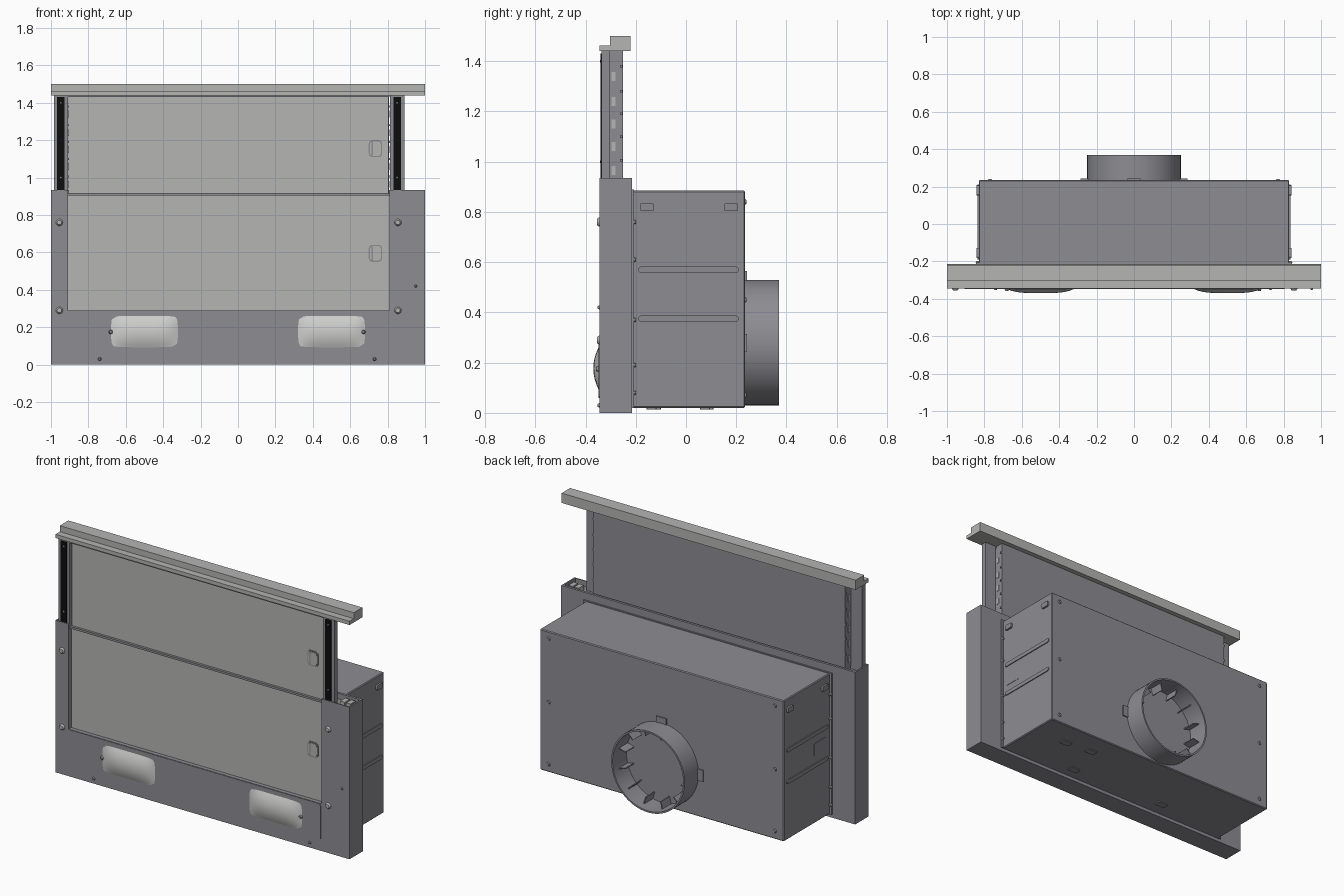
import bpy, bmesh, math
from mathutils import Matrix, Vector

if "Cube" in bpy.data.objects:
    bpy.data.objects.remove(bpy.data.objects["Cube"])


def mat(name, r, g, b):
    m = bpy.data.materials.new(name)
    m.diffuse_color = (r, g, b, 1)
    m.use_nodes = True
    m.node_tree.nodes["Principled BSDF"].inputs["Base Color"].default_value = m.diffuse_color
    return m


BODY = mat("steel grey", 0.27, 0.265, 0.29)
LIGHT = mat("light grey", 0.46, 0.46, 0.455)
LAMP = mat("lamp lens", 0.62, 0.62, 0.61)
BLACK = mat("rail black", 0.004, 0.004, 0.004)


def finish(name, bm, material, smooth=False):
    bmesh.ops.recalc_face_normals(bm, faces=bm.faces)
    me = bpy.data.meshes.new(name)
    bm.to_mesh(me)
    bm.free()
    ob = bpy.data.objects.new(name, me)
    bpy.context.collection.objects.link(ob)
    me.materials.append(material)
    if smooth:
        bpy.ops.object.select_all(action='DESELECT')
        ob.select_set(True)
        bpy.context.view_layer.objects.active = ob
        bpy.ops.object.shade_smooth_by_angle(angle=math.radians(35))
    return ob


def box(name, x0, x1, y0, y1, z0, z1, material, bevel=0.0, axis=None, segs=1):
    """Box from its limits; axis limits the bevel to edges along that axis."""
    bm = bmesh.new()
    bmesh.ops.create_cube(bm, size=1)
    for v in bm.verts:
        v.co = Vector((x0 + (v.co.x + .5) * (x1 - x0),
                       y0 + (v.co.y + .5) * (y1 - y0),
                       z0 + (v.co.z + .5) * (z1 - z0)))
    if bevel:
        edges = [e for e in bm.edges if axis is None or
                 abs((e.verts[0].co - e.verts[1].co).normalized()[axis]) > .9]
        bmesh.ops.bevel(bm, geom=edges, offset=bevel, segments=segs,
                        affect='EDGES', profile=.5)
    return finish(name, bm, material)


def screw(name, loc, axis, r=0.017, h=0.012, material=BODY):
    """Low domed screw head pointing along the given axis."""
    bm = bmesh.new()
    bmesh.ops.create_cone(bm, cap_ends=True, segments=16, radius1=r,
                          radius2=r * .6, depth=h)
    rot = Vector((0, 0, 1)).rotation_difference(Vector(axis)).to_matrix().to_4x4()
    bmesh.ops.transform(bm, matrix=Matrix.Translation(loc) @ rot, verts=bm.verts)
    return finish(name, bm, material)


# front housing: back sheet, lower control block, two side posts
L, R = -0.91, 0.81
F = -0.345
box("housing_back", -1, 1, -0.23, -0.215, 0, 0.935, BODY)
box("control_block", -1, 1, F, -0.23, 0, 0.29, BODY)
box("control_panel", L + .005, R - .005, F - .003, F + .01, 0.06, 0.288, BODY, .015, 1, 3)
for side, x0, x1, wall in (("left", -1, L, -1), ("right", R, 1, 0.99)):
    box(side + "_post", x0, x1, F, -0.23, 0.29, 0.9, BODY)
    box(side + "_post_front_rim", x0, x1, F, F + .006, 0.9, 0.935, BODY)
    box(side + "_post_side_rim", wall, wall + .01, F, -0.22, 0.9, 0.935, BODY)
for i, x in enumerate((0.905, 0.945)):
    box(f"post_connector_{i}", x, x + .03, -0.30, -0.25, 0.9, 0.93, LIGHT)

# lower filter, recessed between the posts
box("lower_filter", L, R, -0.32, -0.305, 0.29, 0.91, LIGHT)
box("filter_seam", L, R, -0.335, -0.305, 0.905, 0.918, BODY)

# sliding drawer with upper filter
box("drawer_body", -0.905, R - .003, -0.306, -0.25, 0.3, 1.445, BODY)
box("upper_filter", L + .005, R - .005, -0.32, -0.305, 0.918, 1.43, LIGHT)
box("drawer_top_lip", L, R, -0.335, -0.30, 1.43, 1.445, BODY)
for side, x0, x1 in (("left", -0.985, -0.91), ("right", 0.812, 0.89)):
    c = (x0 + x1) / 2
    box(side + "_rail", x0, x1, -0.336, -0.303, 0.6, 1.445, BODY)
    box(side + "_rail_strip", c - .02, c + .02, -0.340, -0.33, 0.6, 1.43, BLACK)
    for i, z in enumerate((1.0, 1.4)):
        screw(f"{side}_rail_pin_{i}", (c, -0.341, z), (0, -1, 0), .006, .004, LIGHT)
    edge = -0.905 if side == "left" else R - .003
    for i, z in enumerate((0.965, 1.06, 1.15, 1.24, 1.34)):
        box(f"{side}_drawer_slot_{i}", edge - .003, edge + .003, -0.297, -0.28,
            z - .018, z + .018, LIGHT)
        box(f"{side}_drawer_tab_{i}", edge - .006, edge + .006, -0.262, -0.252,
            z + .035, z + .045, BODY)

# filter latches
for n, z in (("lower", 0.595), ("upper", 1.155)):
    x = 0.735
    box(n + "_latch_rim", x - .036, x + .036, -0.324, -0.318, z - .046, z + .046, BODY, .02, 1, 4)
    box(n + "_latch", x - .029, x + .029, -0.326, -0.318, z - .039, z + .039, LIGHT, .015, 1, 4)
    box(n + "_latch_grip", x - .02, x - .012, -0.329, -0.318, z - .037, z + .037, BODY)

# top bar: stepped handle profile run along x
bm = bmesh.new()
profile = [(F, 1.44), (F, 1.463), (-0.303, 1.463), (-0.303, 1.5), (-0.22, 1.5), (-0.22, 1.44)]
face = bm.faces.new([bm.verts.new((-1, y, z)) for y, z in profile])
ext = bmesh.ops.extrude_face_region(bm, geom=[face])
bmesh.ops.translate(bm, vec=(2, 0, 0),
                    verts=[v for v in ext['geom'] if isinstance(v, bmesh.types.BMVert)])
finish("top_bar", bm, LIGHT)

# domed lamp lenses
for side, cx, pin in (("left", -0.5, -0.68), ("right", 0.5, 0.67)):
    bm = bmesh.new()
    bmesh.ops.create_grid(bm, x_segments=20, y_segments=12, size=1)
    for v in bm.verts:
        u, w = v.co.x, v.co.y
        bulge = .021 * (1 - u ** 4) * (1 - w * w)
        v.co = (cx + u * (.178 - .012 * w ** 6), F - .003 - bulge,
                0.177 + w * (.084 - .006 * u ** 6))
    finish(side + "_lamp", bm, LAMP, True)
    screw(side + "_lamp_screw", (pin, F - .008, 0.175), (0, -1, 0), .012, .012)

# front screws and small fixings
for x in (-0.955, 0.855):
    for z in (0.29, 0.76):
        screw("post_screw", (x, F - .004, z), (0, -1, 0), .02, .012, LIGHT)
for x in (-0.74, 0.73):
    screw("panel_pin", (x, F - .003, 0.03), (0, -1, 0), .01, .008)
screw("post_pin", (0.95, F - .003, 0.42), (0, -1, 0), .008, .008)

# motor box with front flange
box("motor_box", -0.83, 0.83, -0.22, 0.235, 0.02, 0.885, BODY, .005)
box("motor_box_flange", -0.845, 0.845, -0.217, -0.207, 0.02, 0.89, BODY)
for s in (-1, 1):
    x = s * 0.83

    def plate(name, y0, y1, z0, z1, t, bev=.004):
        box(name, x - t, x + t, y0, y1, z0, z1, BODY, bev, 0, 2)
    for z in (0.375, 0.57):
        plate("side_rib", -0.19, 0.21, z - .012, z + .012, .006, .01)
    for y in (-0.155, 0.18):
        plate("side_clip", y - .028, y + .028, 0.803, 0.835, .012, .008)
    plate("side_cover", -0.18, -0.06, 0.43, 0.51, .002)
    for z in (0.08, 0.19, 0.37, 0.61, 0.76):
        screw("flange_screw", (s * .837, -0.204, z), (0, 1, 0), .01, .01)
    for z in (0.07, 0.45, 0.84):
        screw("back_screw", (s * .77, 0.237, z), (0, 1, 0), .013, .008)

# underside clips
for x, y in ((.59, .076), (.41, .09), (.35, -.137), (-.31, -.12)):
    box("box_bottom_clip", x - .035, x + .035, y - .02, y + .02, 0.014, 0.03, BODY, .006, 2, 2)
for x in (.32, .19, -.2, -.31):
    box("housing_bottom_clip", x - .03, x + .03, -0.30, -0.27, -0.0, 0.003, BODY)

# outlet duct: open tube with radial fins inside
CZ, N = 0.28, 64
bm = bmesh.new()
rings = []
for r, y in ((.25, .23), (.25, .37), (.24, .37), (.24, .23)):
    rings.append([bm.verts.new((r * math.cos(2 * math.pi * i / N), y,
                                CZ + r * math.sin(2 * math.pi * i / N))) for i in range(N)])
for k in range(4):
    a, b = rings[k], rings[(k + 1) % 4]
    for i in range(N):
        j = (i + 1) % N
        bm.faces.new((a[i], a[j], b[j], b[i]))
finish("outlet_duct", bm, BODY, True)
for i in range(12):
    fin = box(f"duct_fin_{i}", .195, .243, .233, .32, -.003, .003, BODY)
    fin.data.transform(Matrix.Translation((0, 0, CZ)) @
                       Matrix.Rotation(math.radians(30 * i + 15), 4, 'Y'))
# duct collar tabs on the back of the box
for a in (90, 0, 180):
    tab = box("duct_tab", .24, .285, .232, .243, -.035, .035, BODY)
    tab.data.transform(Matrix.Translation((0, 0, CZ)) @
                       Matrix.Rotation(-math.radians(a), 4, 'Y'))
